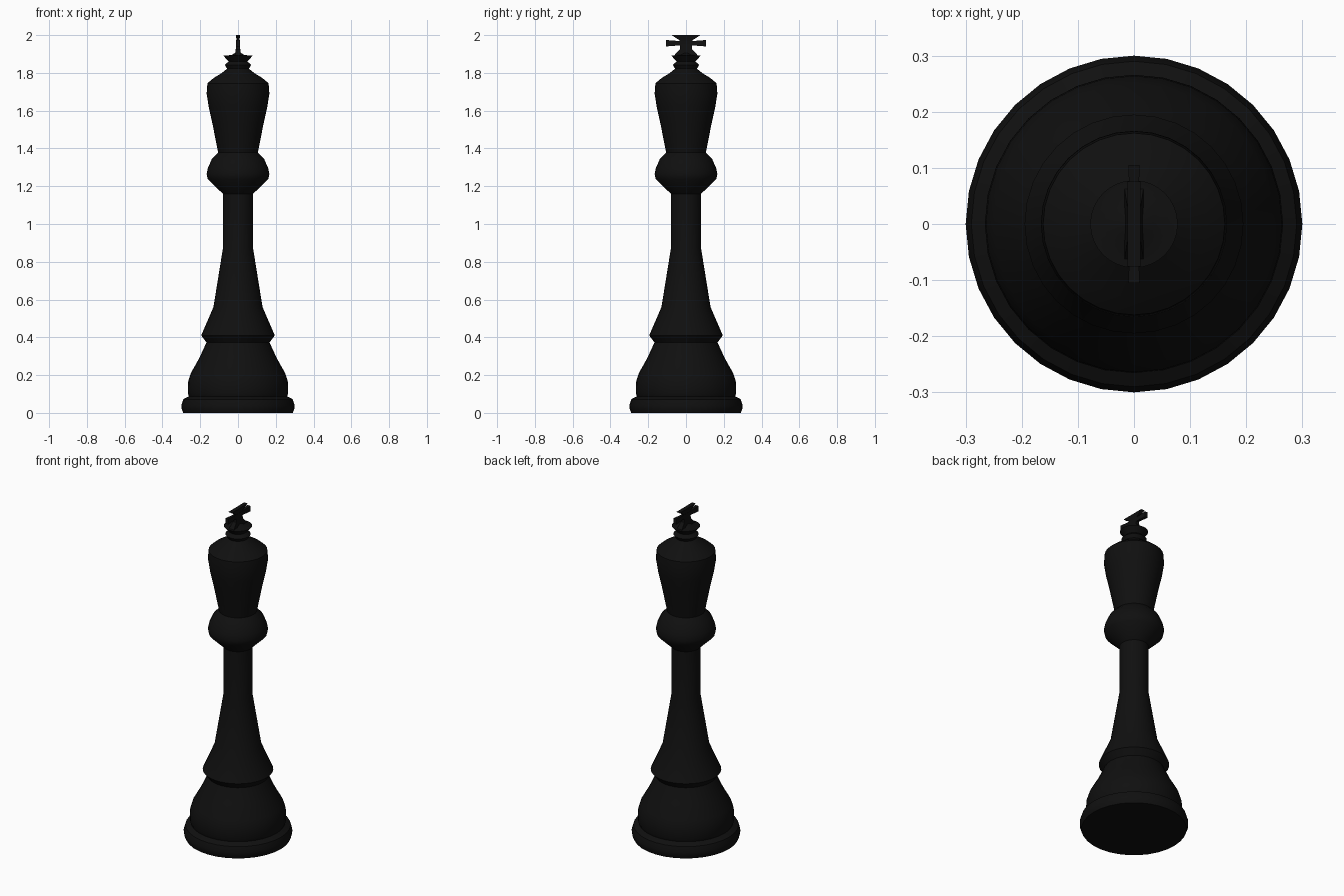
import bpy, bmesh, math

if "Cube" in bpy.data.objects:
    bpy.data.objects.remove(bpy.data.objects["Cube"])

black = bpy.data.materials.new("ebony black")
black.diffuse_color = (0.005, 0.005, 0.005, 1)
black.use_nodes = True
black.node_tree.nodes["Principled BSDF"].inputs["Base Color"].default_value = black.diffuse_color


def finish(bm, name, angle):
    bmesh.ops.recalc_face_normals(bm, faces=bm.faces)
    me = bpy.data.meshes.new(name)
    bm.to_mesh(me)
    bm.free()
    ob = bpy.data.objects.new(name, me)
    bpy.context.collection.objects.link(ob)
    me.materials.append(black)
    bpy.ops.object.select_all(action='DESELECT')
    ob.select_set(True)
    bpy.context.view_layer.objects.active = ob
    bpy.ops.object.shade_smooth_by_angle(angle=math.radians(angle))
    return ob


def lathe(name, profile, sides=32):
    bm = bmesh.new()
    rings = []
    for r, z in profile:
        rings.append([bm.verts.new((r * math.cos(2 * math.pi * i / sides),
                                    r * math.sin(2 * math.pi * i / sides), z))
                      for i in range(sides)])
    for a, b in zip(rings, rings[1:]):
        for i in range(sides):
            j = (i + 1) % sides
            bm.faces.new((a[i], a[j], b[j], b[i]))
    bm.faces.new(rings[0][::-1])
    bm.faces.new(rings[-1])
    return finish(bm, name, 40)


def loft(name, rows, place):
    """Rectangular sections (position, half width, half thickness) joined in order."""
    bm = bmesh.new()
    secs = [[bm.verts.new(place(t * sx, w * sy, p))
             for sx, sy in ((-1, -1), (1, -1), (1, 1), (-1, 1))]
            for p, w, t in rows]
    for a, b in zip(secs, secs[1:]):
        for i in range(4):
            j = (i + 1) % 4
            bm.faces.new((a[i], a[j], b[j], b[i]))
    bm.faces.new(secs[0][::-1])
    bm.faces.new(secs[-1])
    return finish(bm, name, 30)


# turned body: foot, bell, collar, stem, upper collar, head and finial rings
lathe("turned_body", [
    (0.29, 0), (0.298, 0.02), (0.30, 0.04), (0.29, 0.072), (0.26, 0.088),
    (0.266, 0.105), (0.264, 0.165), (0.25, 0.21), (0.205, 0.29), (0.167, 0.373),
    (0.195, 0.41), (0.13, 0.56), (0.08, 0.87), (0.08, 1.16), (0.16, 1.237),
    (0.166, 1.265), (0.16, 1.295), (0.138, 1.345), (0.105, 1.378), (0.135, 1.53),
    (0.155, 1.62), (0.166, 1.69), (0.162, 1.745), (0.13, 1.772), (0.085, 1.80),
    (0.058, 1.822), (0.07, 1.842), (0.05, 1.86), (0.078, 1.892),
    (0.035, 1.894), (0.012, 1.908)])

# finial cross: flared upright and the cross bar, both thin in x
loft("cross_upright", [
    (1.885, 0.07, 0.018), (1.925, 0.032, 0.012), (1.955, 0.03, 0.008),
    (1.974, 0.036, 0.007), (2.0, 0.076, 0.012)],
    lambda t, w, p: (t, w, p))
loft("cross_bar", [
    (-0.105, 0.017, 0.01), (-0.04, 0.012, 0.008),
    (0.04, 0.012, 0.008), (0.105, 0.017, 0.01)],
    lambda t, w, p: (t, p, 1.957 + w))
